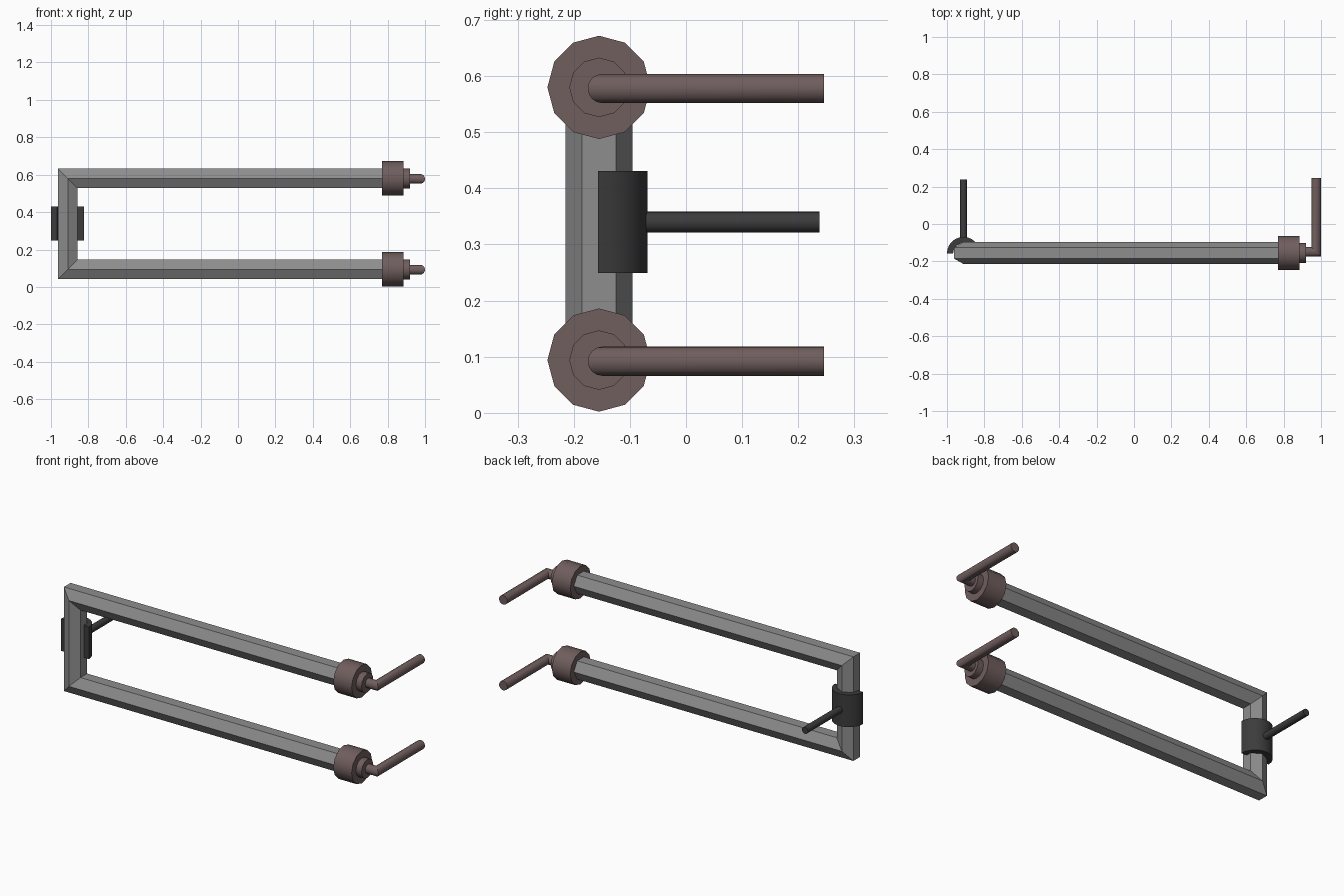
import bpy, bmesh, math
from mathutils import Vector

if "Cube" in bpy.data.objects:
    bpy.data.objects.remove(bpy.data.objects["Cube"])


def material(name, colour):
    m = bpy.data.materials.new(name)
    m.use_nodes = True
    m.diffuse_color = (*colour, 1)
    m.node_tree.nodes["Principled BSDF"].inputs["Base Color"].default_value = (*colour, 1)
    return m


GREY = material("steel grey", (0.27, 0.27, 0.27))
BROWN = material("dusty brown", (0.16, 0.112, 0.11))
BLACK = material("charcoal", (0.045, 0.045, 0.045))


def finish(bm, name, mat):
    bmesh.ops.recalc_face_normals(bm, faces=bm.faces)
    mesh = bpy.data.meshes.new(name)
    bm.to_mesh(mesh)
    bm.free()
    mesh.materials.append(mat)
    obj = bpy.data.objects.new(name, mesh)
    bpy.context.collection.objects.link(obj)
    bpy.ops.object.select_all(action="DESELECT")
    obj.select_set(True)
    bpy.context.view_layer.objects.active = obj
    bpy.ops.object.shade_smooth_by_angle(angle=math.radians(40))
    return obj


def sweep(name, path, radius, sides, normal, mat):
    """Capped tube with mitred corners along a path lying flat across normal."""
    pts = [Vector(p) for p in path]
    n = Vector(normal)
    across = [n.cross((b - a).normalized()) for a, b in zip(pts, pts[1:])]
    bm = bmesh.new()
    rings = []
    for i, p in enumerate(pts):
        s1, s2 = across[max(i - 1, 0)], across[min(i, len(across) - 1)]
        side = (s1 + s2) / (1 + s1.dot(s2))
        angles = [math.tau * k / sides for k in range(sides)]
        rings.append([bm.verts.new(p + radius * (math.cos(a) * n + math.sin(a) * side))
                      for a in angles])
    for r, q in zip(rings, rings[1:]):
        for k in range(sides):
            j = (k + 1) % sides
            bm.faces.new((r[k], r[j], q[j], q[k]))
    bm.faces.new(rings[0])
    bm.faces.new(rings[-1])
    return finish(bm, name, mat)


AXIS_Y = -0.155
BAR_X = -0.91
LOW, HIGH = 0.094, 0.58
CLIP_Z = 0.34

# Hexagonal U-shaped frame
sweep("frame", [(0.8, AXIS_Y, LOW), (BAR_X, AXIS_Y, LOW),
                (BAR_X, AXIS_Y, HIGH), (0.8, AXIS_Y, HIGH)],
      0.06, 6, (0, 1, 0), GREY)

# Couplings, collars and bent pipes at both open ends
for label, z in (("lower", LOW), ("upper", HIGH)):
    sweep(label + "_coupling", [(0.77, AXIS_Y, z), (0.885, AXIS_Y, z)],
          0.092, 12, (0, 0, 1), BROWN)
    sweep(label + "_collar", [(0.875, AXIS_Y, z), (0.92, AXIS_Y, z)],
          0.053, 12, (0, 0, 1), BROWN)
    sweep(label + "_pipe", [(0.9, -0.149, z - 0.002), (0.974, -0.149, z - 0.002),
                            (0.974, 0.246, z - 0.002)],
          0.026, 16, (0, 0, 1), BROWN)

# Half-round clip hugging the back of the upright
bm = bmesh.new()
steps = 12
sections = []
for i in range(steps + 1):
    a = math.pi * i / steps
    sections.append([bm.verts.new((-0.912 + r * math.cos(a), -0.157 + r * math.sin(a), CLIP_Z + h))
                     for r, h in ((0.055, -0.091), (0.088, -0.091),
                                  (0.088, 0.091), (0.055, 0.091))])
for s, t in zip(sections, sections[1:]):
    for k in range(4):
        j = (k + 1) % 4
        bm.faces.new((s[k], s[j], t[j], t[k]))
bm.faces.new(sections[0])
bm.faces.new(sections[-1])
finish(bm, "clip", BLACK)

# Mounting rod behind the clip
sweep("clip_rod", [(-0.912, -0.08, CLIP_Z), (-0.912, 0.238, CLIP_Z)],
      0.019, 16, (0, 0, 1), BLACK)
